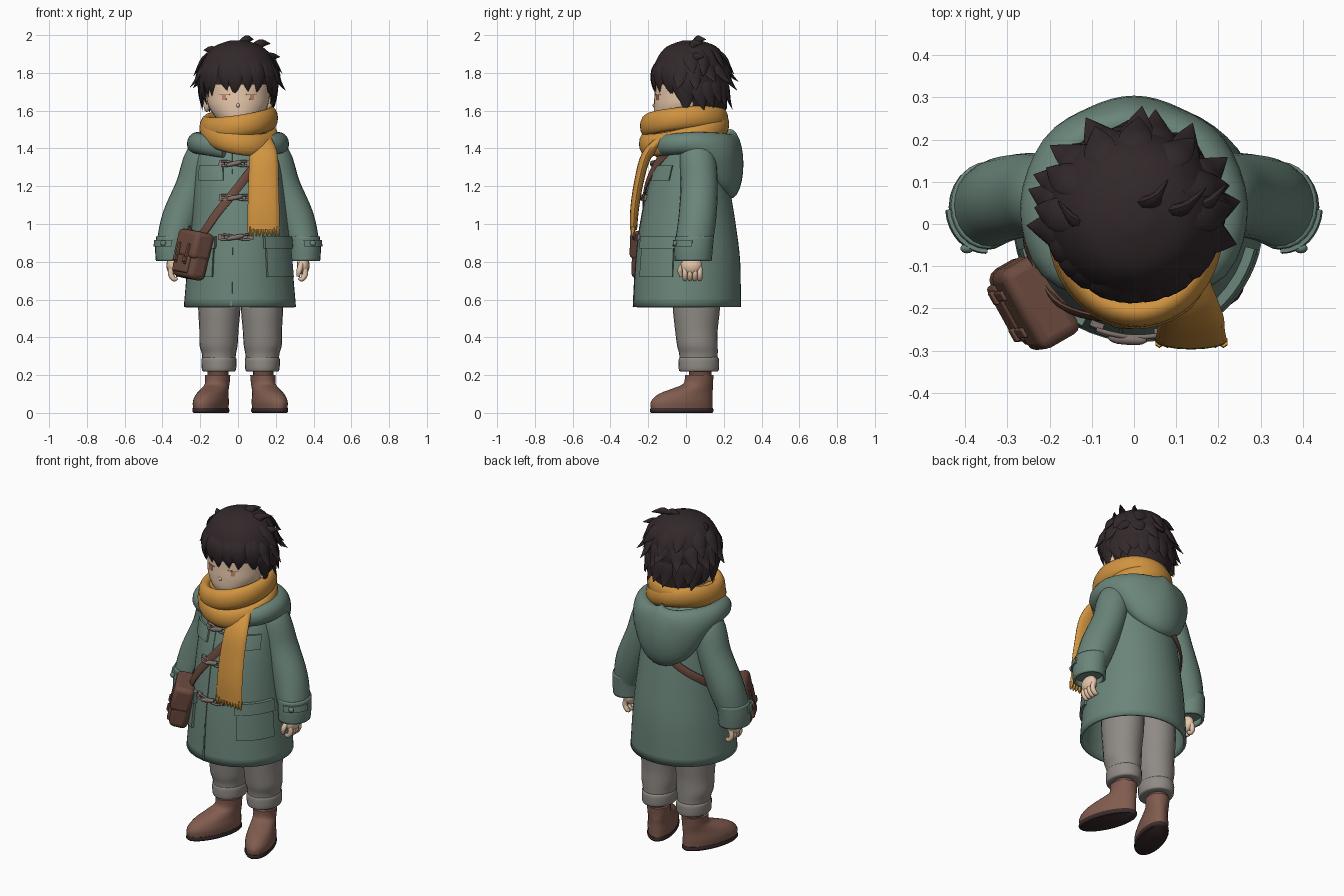
import bpy, bmesh, math, random
from mathutils import Vector, Matrix

random.seed(4)
if "Cube" in bpy.data.objects:
    bpy.data.objects.remove(bpy.data.objects["Cube"])

PALETTE = {
    "coat_green": (106, 132, 121), "scarf_ochre": (207, 146, 66), "hair_black": (53, 44, 46),
    "skin": (234, 201, 172), "trouser_grey": (142, 137, 132), "boot_brown": (128, 92, 80),
    "sole_dark": (60, 47, 47), "bag_brown": (108, 76, 65), "toggle_grey": (126, 113, 108),
    "eye_amber": (190, 134, 104)}
MATERIALS = {}
for label, rgb in PALETTE.items():
    material = bpy.data.materials.new(label)
    material.use_nodes = True
    linear = [(channel / 255) ** 2.2 for channel in rgb] + [1]
    material.diffuse_color = linear
    shader = material.node_tree.nodes["Principled BSDF"]
    shader.inputs["Base Color"].default_value = linear
    shader.inputs["Roughness"].default_value = 0.9
    MATERIALS[label] = material


def finish(name, bm, color, mirror=False):
    bmesh.ops.recalc_face_normals(bm, faces=bm.faces)
    mesh = bpy.data.meshes.new(name)
    bm.to_mesh(mesh)
    bm.free()
    mesh.materials.append(MATERIALS[color])
    obj = bpy.data.objects.new(name, mesh)
    bpy.context.collection.objects.link(obj)
    if mirror:
        obj.modifiers.new("mirror", 'MIRROR').use_mirror_merge = False
    return obj


def resample(stops, steps=4, closed=False):
    """Smooth curve through tuples of any length."""
    count = len(stops)
    total = count * steps if closed else (count - 1) * steps + 1
    result = []
    for k in range(total):
        i, t = k // steps, (k % steps) / steps
        picks = [stops[(i + j) % count if closed else min(max(i + j, 0), count - 1)]
                 for j in (-1, 0, 1, 2)]
        result.append([0.5 * (2*b + (c-a)*t + (2*a-5*b+4*c-d)*t*t + (3*b-a-3*c+d)*t**3)
                       for a, b, c, d in zip(*picks)])
    return result


def tube(name, stops, color, sides=12, level=False, closed=False, caps=True,
         facing=None, mirror=False, transform=None):
    """Elliptic sections (x, y, z, half width, half depth) swept along a path."""
    path = resample(stops, closed=closed)
    bm, rings, last = bmesh.new(), [], len(path) - 1
    for i, (x, y, z, wide, deep) in enumerate(path):
        centre = Vector((x, y, z))
        across, out = Vector((1, 0, 0)), Vector((0, 1, 0))
        if not level:
            after = path[(i + 1) % len(path)] if closed else path[min(i + 1, last)]
            before = path[i - 1] if closed else path[max(i - 1, 0)]
            along = Vector(after[:3]) - Vector(before[:3])
            across = along.cross(Vector(facing or (x, y, 0.001))).normalized()
            out = across.cross(along).normalized()
        ring = []
        for k in range(sides):
            turn = math.tau * k / sides
            ring.append(bm.verts.new(centre + across * max(wide, 0.001) * math.sin(turn)
                                     - out * max(deep, 0.001) * math.cos(turn)))
        rings.append(ring)
    for i in range(len(rings) if closed else last):
        low, high = rings[i], rings[(i + 1) % len(rings)]
        for k in range(sides):
            n = (k + 1) % sides
            bm.faces.new((low[k], low[n], high[n], high[k]))
    if caps and not closed:
        bm.faces.new(rings[0])
        bm.faces.new(rings[-1])
    if transform:
        bm.transform(transform)
    return finish(name, bm, color, mirror)


def at(rings, angle, z, out=0.0):
    """Point on a level shape; angle 0 is the front, 90 the left side."""
    i = 0
    while i < len(rings) - 2 and rings[i + 1][2] < z:
        i += 1
    low, high = rings[i], rings[i + 1]
    t = min(max((z - low[2]) / (high[2] - low[2]), 0), 1)
    x, y, _, wide, deep = [a + (b - a) * t for a, b in zip(low, high)]
    turn = math.radians(angle)
    return Vector((x + (wide + out) * math.sin(turn), y - (deep + out) * math.cos(turn), z))


def patch(name, rings, left, right, bottom, top, thick, color, mirror=False, cells=8):
    """Raised plate that follows a level shape."""
    bm = bmesh.new()
    fractions = [0] + [i / cells for i in range(cells + 1)] + [1]
    end = len(fractions) - 1
    grid = [[bm.verts.new(at(rings, left + (right - left) * u, bottom + (top - bottom) * v,
                             -0.01 if i in (0, end) or j in (0, end) else thick))
             for j, v in enumerate(fractions)] for i, u in enumerate(fractions)]
    for i in range(end):
        for j in range(end):
            bm.faces.new((grid[i][j], grid[i+1][j], grid[i+1][j+1], grid[i][j+1]))
    return finish(name, bm, color, mirror)


def ball(name, place, size, color, mirror=False):
    bm = bmesh.new()
    bmesh.ops.create_uvsphere(bm, u_segments=16, v_segments=10, radius=1,
                              matrix=Matrix.Translation(place) @ Matrix.Diagonal((*size, 1)))
    return finish(name, bm, color, mirror)


def box(name, place, size, color, frame, bevel):
    bm = bmesh.new()
    bmesh.ops.create_cube(bm, size=1, matrix=frame @ Matrix.Translation(place)
                          @ Matrix.Diagonal((*size, 1)))
    modifier = finish(name, bm, color).modifiers.new("bevel", 'BEVEL')
    modifier.width, modifier.segments = bevel, 3


# Coat body, open at the hem
coat_stops = [(.01, .005, .56, .297, .285), (.01, .01, .8, .276, .277), (.01, .01, 1.0, .255, .253),
              (.005, .015, 1.2, .238, .215), (0, .03, 1.35, .225, .175), (0, .04, 1.44, .19, .14),
              (0, .04, 1.5, .11, .1)]
coat = resample(coat_stops)
tube("coat_body", coat_stops, "coat_green", 48, level=True, caps=False
     ).modifiers.new("cloth", 'SOLIDIFY').thickness = 0.015
patch("coat_front_seam", coat, -10, -8, .562, 1.4, .005, "coat_green")
for side, label in ((1, "left"), (-1, "right")):
    patch(label + "_pocket", coat, side * 30, side * 74, .72, .9, .014, "coat_green")
    patch(label + "_pocket_flap", coat, side * 28, side * 76, .87, .935, .022, "coat_green")
    patch(label + "_chest_flap", coat, side * 20, side * 60, 1.23, 1.31, .01, "coat_green")

# Toggle fastenings
for z in (1.32, 1.14, .93):
    for side in (-1, 1):
        patch("toggle_tab", coat, side * 13 - 5, side * 20 - 5, z - .016, z + .016, .014, "toggle_grey", cells=4)
        for lift in (-.012, .012):
            tube("toggle_cord", [(*at(coat, side * a - 5, z + lift * s, .016), .006, .006)
                                 for a, s in ((16, 1), (9, 1), (0, .3))], "toggle_grey", 8)
    tube("toggle_peg", [(*at(coat, a - 5, z + a * .001, .022), r, r)
                        for a, r in ((-9, .006), (-5, .012), (5, .012), (9, .006))], "toggle_grey", 10)

# Sleeves, cuffs and hands
tube("sleeves", [(.1, .05, 1.43, .06, .07), (.185, .06, 1.36, .09, .095), (.24, .07, 1.2, .09, .098),
                 (.305, .06, 1.03, .098, .1), (.345, .042, .9, .085, .098), (.35, .042, .84, .078, .09)],
     "coat_green", 24, facing=(0, 1, 0), mirror=True)
cuff_stops = [(.352, .038, .805, .083, .098), (.352, .04, .87, .087, .102), (.345, .045, .935, .088, .103)]
cuffs = resample(cuff_stops)
tube("cuffs", cuff_stops, "coat_green", 24, level=True, caps=False, mirror=True
     ).modifiers.new("cloth", 'SOLIDIFY').thickness = 0.014
patch("cuff_straps", cuffs, 0, 85, .88, .915, .009, "coat_green", True)
ball("cuff_buttons", at(cuffs, 28, .898, .01), (.016, .012, .016), "coat_green", True)
ball("palms", (.345, .03, .78), (.034, .056, .05), "skin", True)
for k in range(4):
    y = -.005 + k * .026
    tube("fingers", [(.35, y, .77, .015, .014), (.356, y, .735, .015, .014), (.338, y, .708, .013, .013),
                     (.322, y, .715, .008, .008)], "skin", 8, facing=(0, 1, 0), mirror=True)
tube("thumbs", [(.335, -.01, .79, .016, .016), (.325, -.03, .755, .015, .015),
                (.318, -.026, .722, .008, .008)], "skin", 8, facing=(1, 0, 0), mirror=True)

# Hood lying on the back
half = [(.07, -.15, 1.4, .05, .03), (.18, -.09, 1.42, .055, .05), (.218, .04, 1.425, .062, .052),
        (.165, .16, 1.385, .105, .064), (.08, .216, 1.335, .16, .066)]
hood = half + [(0, .234, 1.318, .185, .07)] + [(-s[0], *s[1:]) for s in reversed(half)]
tube("hood", hood, "coat_green", 24)

# Scarf wraps, tail and fringe
tube("scarf_inner", [(0, 0, 1.4, .15, .16), (0, 0, 1.5, .165, .175), (0, 0, 1.55, .16, .17)],
     "scarf_ochre", 32, level=True)
for label, tilt, front, back, reach in (("upper", .025, 1.518, 1.555, .17), ("lower", -.03, 1.425, 1.53, .175)):
    loop = []
    for k in range(12):
        turn = math.tau * k / 12
        z = (front + back) / 2 + (front - back) / 2 * math.cos(turn) + tilt * math.sin(turn)
        loop.append((.006 + reach * math.sin(turn), -.01 - (reach + .028) * math.cos(turn), z, .06, .036))
    tube("scarf_" + label + "_wrap", loop, "scarf_ochre", 14, closed=True)
tube("scarf_tail", [(.12, -.13, 1.44, .06, .03), (.135, -.21, 1.36, .075, .028), (.135, -.25, 1.22, .08, .025),
                    (.135, -.272, 1.08, .084, .023), (.135, -.278, .97, .085, .019)],
     "scarf_ochre", 16, facing=(0, -1, 0))
for k in range(9):
    x = .06 + k * .019
    tube("scarf_fringe", [(x, -.278, .985, .011, .014), (x, -.282, .96, .01, .012),
                          (x + random.uniform(-.008, .008), -.282, .935, .004, .004)],
         "scarf_ochre", 6, facing=(0, -1, 0))

# Head, ears and face
head_stops = [(0, -.06, 1.5, .06, .07), (0, -.045, 1.56, .115, .12), (0, -.02, 1.62, .155, .15),
              (0, -.002, 1.68, .168, .165), (0, .01, 1.78, .172, .168), (0, .02, 1.88, .135, .135)]
head = resample(head_stops)
tube("head", head_stops, "skin", 32, level=True)
tube("neck", [(0, .02, 1.4, .09, .09), (0, .02, 1.6, .09, .09)], "skin", 20, level=True)
ball("ears", (.165, .01, 1.635), (.018, .03, .042), "skin", True)
ball("nose", (0, -.157, 1.628), (.012, .02, .014), "skin")
patch("irises", head, 22, 30, 1.656, 1.682, .003, "eye_amber", True, 5)
patch("lashes", head, 15, 36, 1.684, 1.688, .003, "eye_amber", True, 4)

# Hair cap, cut away over the face
cap_stops = [(0, .045, 1.6, .155, .165), (0, .035, 1.66, .184, .182), (0, .026, 1.72, .2, .196),
             (0, .024, 1.8, .205, .2), (0, .027, 1.88, .18, .178), (0, .03, 1.94, .127, .13),
             (0, .03, 1.972, .04, .045)]
cap = resample(cap_stops)
cap_mesh = tube("hair_cap", cap_stops, "hair_black", 40, level=True).data
bm = bmesh.new()
bm.from_mesh(cap_mesh)
bmesh.ops.delete(bm, geom=[v for v in bm.verts if v.co.z < 1.735 and v.co.y < .02], context='VERTS')
bm.to_mesh(cap_mesh)
bm.free()


# Pointed hair locks in layers
def locks(name, count, start, end, top, tip, flare, width):
    for k in range(count):
        angle = start + (end - start) * k / (count - 1)
        swirl, drop = random.uniform(-10, 10), random.uniform(-.03, .02)
        stops = []
        for t, out, grow in ((0, -.02, .6), (.35, -.004, 1), (.7, .3 * flare, .7), (1, flare, .03)):
            place = at(cap, angle + swirl * t, top + (tip + drop - top) * t, out)
            stops.append((*place, width * grow, .014 * grow))
        tube(name, stops, "hair_black", 8)


locks("fringe_lock", 11, -64, 64, 1.88, 1.695, .002, .042)
for side in (-1, 1):
    locks("side_lock", 4, side * 66, side * 92, 1.84, 1.635, .006, .034)
locks("nape_lock", 12, 85, 275, 1.78, 1.62, .035, .045)
locks("back_lock", 11, 76, 284, 1.86, 1.735, .055, .04)
locks("crown_lock", 7, 85, 275, 1.93, 1.81, .03, .04)
for x, y, z, lean, lift in ((.09, .03, 1.94, .08, .015), (.03, .05, 1.965, .05, .012),
                            (-.12, 0, 1.915, -.06, .005), (.15, .04, 1.88, .07, .005)):
    tube("crown_tuft", [(x, y, z - .02, .035, .02), (x + lean * .4, y + .01, z + lift, .024, .014),
                        (x + lean, y + .055, z + lift, .002, .002)], "hair_black", 8, facing=(0, 1, 0))

# Trousers with rolled cuffs
for obj in (
    tube("trouser_legs", [(.112, .055, .7, .112, .125), (.113, .055, .56, .112, .125), (.115, .055, .44, .104, .113),
                          (.117, .06, .36, .101, .108), (.115, .066, .31, .09, .102), (.115, .066, .25, .086, .1)],
         "trouser_grey", 24, level=True, mirror=True),
    tube("trouser_cuffs", [(.115, .068, .218, .078, .094), (.115, .068, .228, .09, .106),
                           (.115, .068, .28, .093, .107), (.115, .068, .295, .087, .1)],
         "trouser_grey", 24, level=True, mirror=True),
    tube("ankles", [(.12, .075, .15, .055, .06), (.12, .075, .26, .055, .06)],
         "bag_brown", 16, level=True, mirror=True)):
    obj.location.x = .014

# Boots turned outwards, with dark soles
turned = Matrix.Translation((.122, .065, 0)) @ Matrix.Rotation(math.radians(21), 4, 'Z')
for name, color, stops in (
    ("boots", "boot_brown", [(0, -.094, .018, .075, .172), (0, -.094, .06, .078, .172), (0, -.072, .1, .071, .15),
                             (0, -.03, .13, .065, .11), (0, 0, .155, .063, .08), (0, .005, .2, .066, .078)]),
    ("soles", "sole_dark", [(0, -.094, 0, .074, .171), (0, -.094, .01, .08, .178), (0, -.094, .025, .078, .175)])):
    tube(name, stops, color, 28, level=True, mirror=True, transform=turned).location.x = .012

# Shoulder bag and strap
frame = (Matrix.Translation((-.237, -.182, .838)) @ Matrix.Rotation(math.radians(-60), 4, 'Z')
         @ Matrix.Rotation(math.radians(-12), 4, 'X') @ Matrix.Rotation(math.radians(5), 4, 'Y'))
box("bag_body", (0, 0, -.01), (.205, .105, .24), "bag_brown", frame, .03)
box("bag_flap", (0, -.008, .05), (.215, .115, .15), "bag_brown", frame, .025)
box("bag_pocket", (0, -.055, -.06), (.15, .025, .09), "bag_brown", frame, .01)
for x in (-.05, .05):
    box("bag_buckle_strap", (x, -.066, -.005), (.025, .014, .11), "bag_brown", frame, .004)
    box("bag_buckle", (x, -.074, -.035), (.034, .012, .03), "bag_brown", frame, .004)
strap = ((-50, .94), (-27, 1.06), (0, 1.2), (28, 1.34), (65, 1.43), (120, 1.43), (160, 1.3),
         (200, 1.17), (235, 1.07), (275, .97))
tube("bag_strap", [(*at(coat, a, z, .012), .024, .008) for a, z in strap], "bag_brown", 10, closed=True)

for obj in bpy.context.collection.objects:
    if obj.type == 'MESH':
        obj.select_set(True)
        bpy.context.view_layer.objects.active = obj
bpy.ops.object.shade_smooth_by_angle(angle=math.radians(50))
